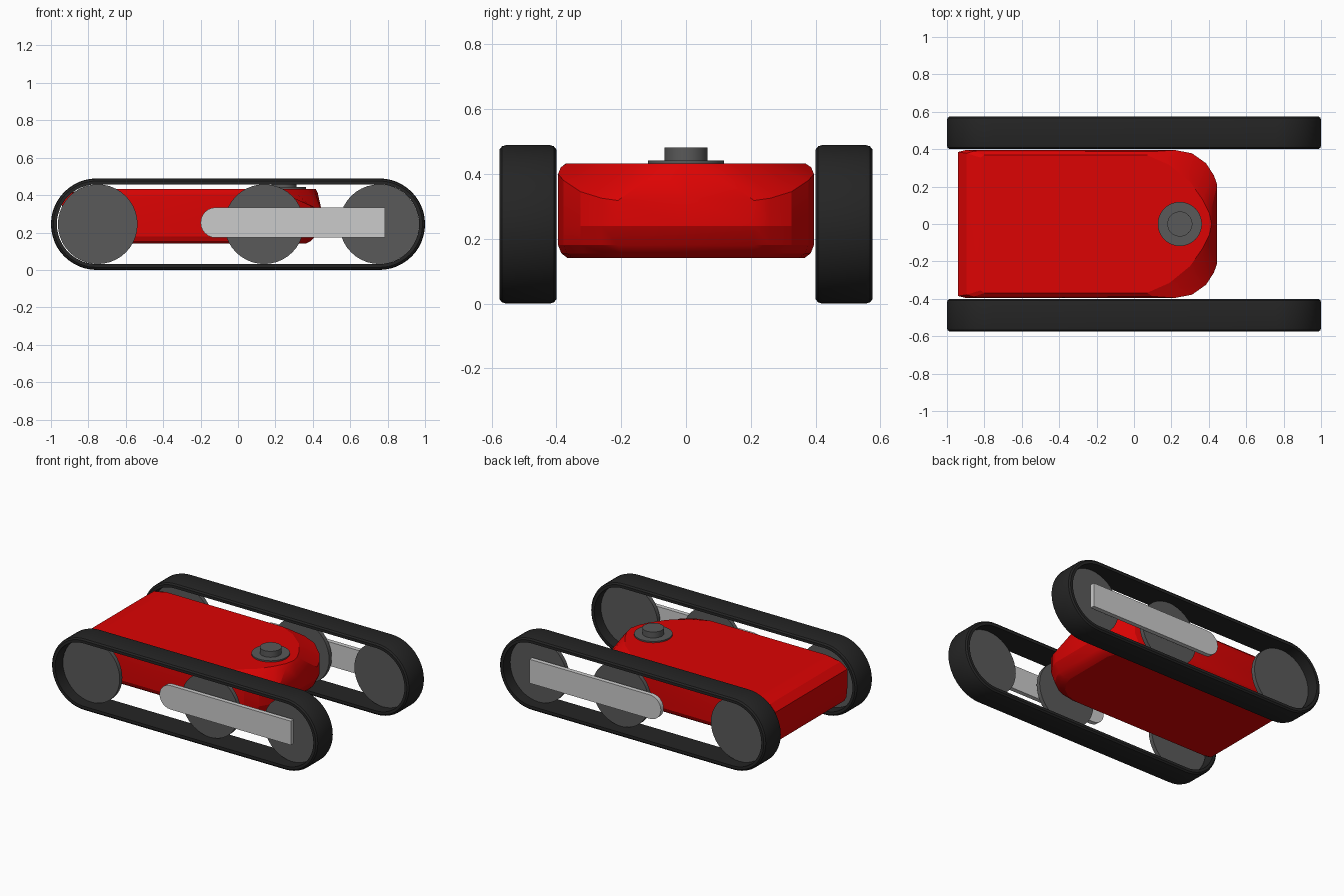
import bpy, bmesh
from math import pi, sin, cos, radians

if "Cube" in bpy.data.objects:
    bpy.data.objects.remove(bpy.data.objects["Cube"])

ZC = 0.2445     # axle height
XC = 0.7555     # end axle distance


def material(name, rgb):
    m = bpy.data.materials.new(name)
    m.diffuse_color = (*rgb, 1)
    m.use_nodes = True
    m.node_tree.nodes["Principled BSDF"].inputs["Base Color"].default_value = m.diffuse_color
    return m


red = material("red_paint", (0.72, 0.001, 0.001))
rubber = material("rubber", (0.018, 0.018, 0.018))
dark = material("dark_metal", (0.1, 0.1, 0.1))
light = material("light_metal", (0.55, 0.55, 0.55))


def loft(name, rings, mat, closed=False, mirror=False, angle=30):
    """Skin equal-length rings; cap the ends, or join last ring to first."""
    bm = bmesh.new()
    vs = [[bm.verts.new(p) for p in r] for r in rings]
    n = len(vs[0])
    pairs = list(zip(vs, vs[1:])) + ([(vs[-1], vs[0])] if closed else [])
    for a, b in pairs:
        for i in range(n):
            j = (i + 1) % n
            bm.faces.new((a[i], a[j], b[j], b[i]))
    if not closed:
        bm.faces.new(vs[0])
        bm.faces.new(vs[-1])
    bmesh.ops.recalc_face_normals(bm, faces=bm.faces)
    me = bpy.data.meshes.new(name)
    bm.to_mesh(me)
    bm.free()
    ob = bpy.data.objects.new(name, me)
    bpy.context.collection.objects.link(ob)
    me.materials.append(mat)
    bpy.ops.object.select_all(action='DESELECT')
    ob.select_set(True)
    bpy.context.view_layer.objects.active = ob
    bpy.ops.object.shade_smooth_by_angle(angle=radians(angle))
    if mirror:
        m = ob.modifiers.new("Mirror", 'MIRROR')
        m.use_axis = (False, True, False)
    return ob


def arc(cx, cz, r, a0, a1, n):
    return [(cx + r * cos(a0 + (a1 - a0) * i / n), cz + r * sin(a0 + (a1 - a0) * i / n))
            for i in range(n + 1)]


def plate(name, profile, y0, y1, mat):
    return loft(name, [[(x, y, z) for x, z in profile] for y in (y0, y1)], mat, mirror=True)


# Tracks: a rounded band section swept around a stadium
section = [(.2445, .42), (.2445, .556), (.241, .568), (.231, .576), (.213, .576),
           (.213, .40), (.231, .40), (.241, .408)]
rings = []
for r, y in section:
    path = arc(XC, ZC, r, -pi / 2, pi / 2, 24) + arc(-XC, ZC, r, pi / 2, 3 * pi / 2, 24)
    rings.append([(x, y, z) for x, z in path])
loft("tracks", rings, rubber, closed=True, mirror=True)

# Road wheels: thin discs in the middle of each track
for label, x in (("rear", -.75), ("middle", 0.14), ("front", XC)):
    plate(label + "_wheels", arc(x, ZC, .213, 0, 2 * pi, 40)[:-1], .472, .50, dark)

# Side arms with one rounded end
arm = [(.785, .172), (.785, .334)] + arc(-.119, .253, .081, pi / 2, 3 * pi / 2, 12)
plate("side_arms", arm, .525, .555, light)


# Hull: stacked outlines, given as half outlines from tail to nose
def ring(half):
    left = [(x, -y, z) for x, y, z in reversed(half) if y > 0]
    return half + left


base = [(-.94, .30), (-.94, .385), (-.90, .395), (.22, .395), (.31, .378),
        (.385, .325), (.427, .26), (.445, .21), (.445, .0)]


def level(z, nose, tail, side):
    """Base outline pulled in at nose, tail and sides."""
    return ring([((x - nose if x > .2 else x + tail if x < -.8 else x), max(y - side, 0), z)
                 for x, y in base])


shoulder_z = [.37, .37, .375, .40, .38, .345, .325, .318, .328]
shoulder = ring([(x, y, z) for (x, y), z in zip(base, shoulder_z)])
rim = ring([(-.895, .29, .412), (-.895, .378, .41), (-.86, .389, .41), (.10, .387, .42),
            (.20, .345, .42), (.30, .265, .418), (.378, .16, .415), (.414, .08, .412),
            (.426, 0, .412)])
deck = ring([(-.82, .28, .433), (-.82, .355, .433), (-.80, .37, .433), (.07, .368, .433),
             (.19, .315, .433), (.30, .225, .433), (.367, .13, .433), (.402, .06, .433),
             (.415, 0, .433)])
hull = [level(.14, .085, .045, .03), level(.155, .055, .015, .01), level(.18, .03, .006, 0),
        level(.24, 0, 0, 0), shoulder, rim, deck]
loft("hull", hull, red, angle=20)


# Turret flange and knob on the deck
def disc(name, r, z0, z1):
    loft(name, [[(.245 + x, y, z) for x, y in arc(0, 0, r, 0, 2 * pi, 40)[:-1]]
                for z in (z0, z1)], dark)


disc("turret_flange", .118, .42, .442)
disc("turret_knob", .067, .43, .482)
